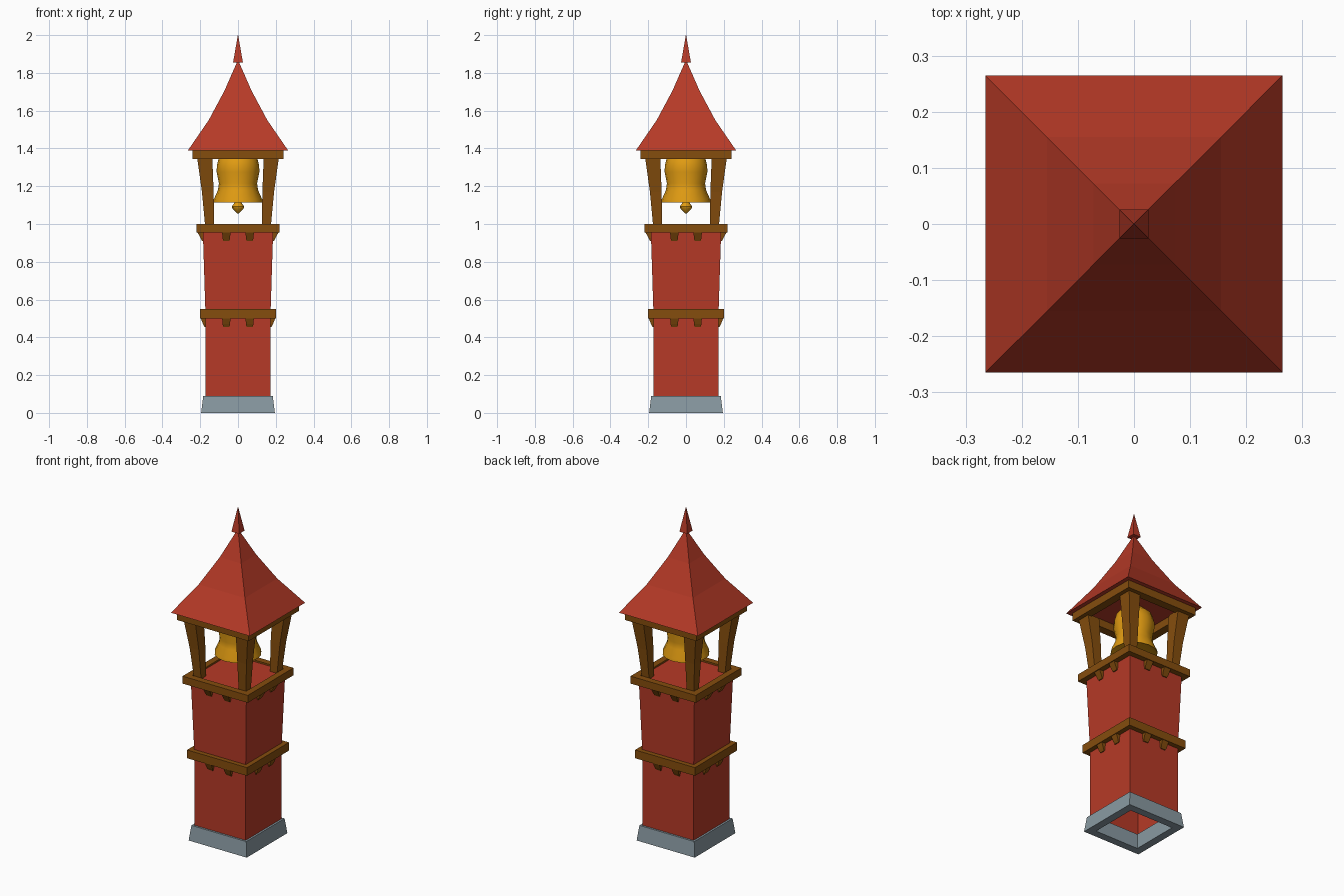
import bpy, bmesh, math
from mathutils import Matrix, Vector

if "Cube" in bpy.data.objects:
    bpy.data.objects.remove(bpy.data.objects["Cube"])


def mat(name, col):
    m = bpy.data.materials.new(name)
    m.diffuse_color = (*col, 1)
    m.use_nodes = True
    m.node_tree.nodes["Principled BSDF"].inputs["Base Color"].default_value = m.diffuse_color
    return m


RED = mat("brick red", (0.47, 0.042, 0.02))
WOOD = mat("brown wood", (0.235, 0.075, 0.004))
GOLD = mat("bell gold", (0.75, 0.33, 0.006))
STONE = mat("grey stone", (0.25, 0.32, 0.36))


def finish(name, bm, material, fix=True):
    if fix:
        bmesh.ops.recalc_face_normals(bm, faces=bm.faces[:])
    me = bpy.data.meshes.new(name)
    bm.to_mesh(me)
    bm.free()
    me.materials.append(material)
    ob = bpy.data.objects.new(name, me)
    bpy.context.collection.objects.link(ob)
    return ob


def loft(bm, loops, cap_start=False, cap_end=False, closed=False):
    """Skin a list of equally long point loops."""
    rings = [[bm.verts.new(p) for p in loop] for loop in loops]
    pairs = list(zip(rings, rings[1:]))
    if closed:
        pairs.append((rings[-1], rings[0]))
    n = len(rings[0])
    for a, b in pairs:
        for i in range(n):
            j = (i + 1) % n
            bm.faces.new((a[i], a[j], b[j], b[i]))
    if cap_start:
        bm.faces.new(rings[0][::-1])
    if cap_end:
        bm.faces.new(rings[-1])


def square(h, z, cx=0, cy=0):
    return [(cx + sx * h, cy + sy * h, z) for sx, sy in ((-1, -1), (1, -1), (1, 1), (-1, 1))]


def square_tower(name, profile, material, cap_start=False, cap_end=False, closed=False):
    bm = bmesh.new()
    loft(bm, [square(h, z) for h, z in profile], cap_start, cap_end, closed)
    return finish(name, bm, material, closed or cap_start)


def turned(name, profile, material, n=16):
    bm = bmesh.new()
    loft(bm, [[(r * math.cos(2 * math.pi * i / n), r * math.sin(2 * math.pi * i / n), z)
               for i in range(n)] for r, z in profile], True, True)
    ob = finish(name, bm, material)
    bpy.context.view_layer.objects.active = ob
    ob.select_set(True)
    bpy.ops.object.shade_smooth_by_angle(angle=math.radians(40))
    ob.select_set(False)
    return ob


def frame(name, inner, z0, out0, z1, out1, material):
    return square_tower(name, [(inner, z0), (out0, z0), (out1, z1), (inner, z1)],
                        material, closed=True)


# Stone base and tower walls (open underneath)
frame("stone_base", 0.148, 0, 0.195, 0.09, 0.184, STONE)
square_tower("tower_walls", [(0.172, 0.05), (0.172, 0.52), (0.187, 0.99)], RED, cap_end=True)

# Wooden bands and roof frame
frame("lower_band", 0.168, 0.50, 0.201, 0.55, 0.201, WOOD)
frame("upper_band", 0.18, 0.955, 0.219, 1.0, 0.219, WOOD)
frame("roof_frame", 0.19, 1.343, 0.24, 1.39, 0.24, WOOD)

# Tapered brackets under each band, two per side
for name, top, wall, reach in (("lower_brackets", 0.50, 0.165, 0.197),
                               ("upper_brackets", 0.955, 0.178, 0.214)):
    bm = bmesh.new()
    for k in range(4):
        rot = Matrix.Rotation(k * math.pi / 2, 3, 'Z')
        for cx in (-0.062, 0.062):
            loops = []
            for z, w, out in ((top - 0.045, 0.016, wall + 0.012), (top - 0.03, 0.02, wall + 0.02),
                              (top, 0.022, reach)):
                loops.append([rot @ Vector(p) for p in
                              ((cx - w, -out, z), (cx + w, -out, z),
                               (cx + w, -wall, z), (cx - w, -wall, z))])
            loft(bm, loops, True, True)
    finish(name, bm, WOOD)

# Four posts leaning outward and widening to the top
bm = bmesh.new()
for sx in (-1, 1):
    for sy in (-1, 1):
        loft(bm, [square(h, z, sx * c, sy * c) for h, z, c in
                  ((0.024, 0.99, 0.15), (0.031, 1.17, 0.16), (0.04, 1.35, 0.176))], True, True)
finish("corner_posts", bm, WOOD)

# Flared roof and finial
square_tower("roof", [(0.265, 1.39), (0.155, 1.55), (0.072, 1.705), (0.003, 1.862)],
             RED, True, True)
square_tower("finial", [(0.026, 1.855), (0.0008, 2.0)], RED, True, True)

# Bell and clapper
turned("bell", [(0.105, 1.125), (0.13, 1.115), (0.128, 1.13), (0.106, 1.18), (0.101, 1.215),
                (0.113, 1.275), (0.112, 1.31), (0.1, 1.355), (0.06, 1.39)], GOLD)
turned("clapper", [(0.002, 1.055), (0.03, 1.082), (0.033, 1.093), (0.02, 1.11), (0.012, 1.13)],
       GOLD, 8)
